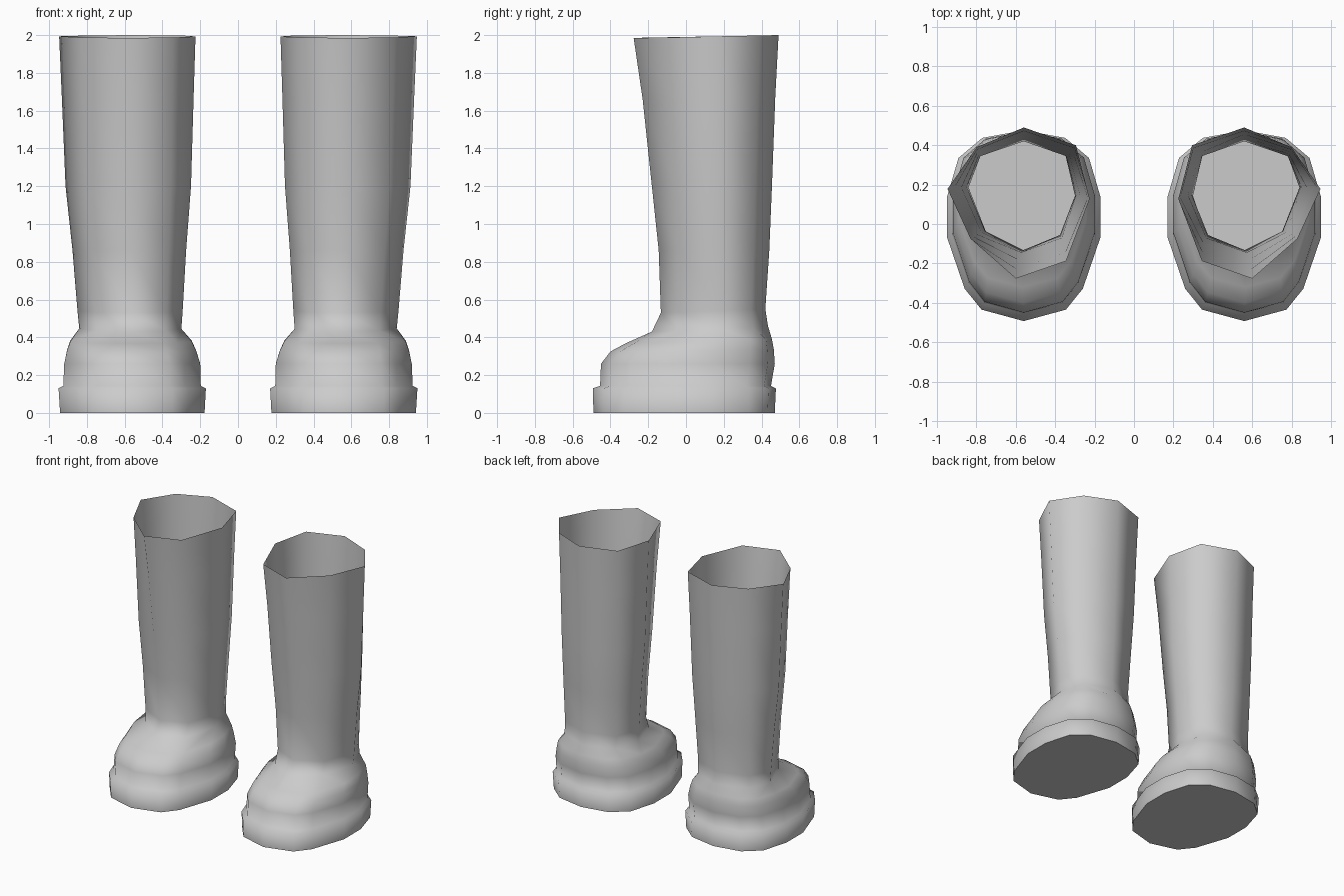
import bpy, bmesh, math

if "Cube" in bpy.data.objects:
    bpy.data.objects.remove(bpy.data.objects["Cube"], do_unlink=True)

rubber = bpy.data.materials.new("grey rubber")
rubber.use_nodes = True
GREY = (0.6, 0.6, 0.6, 1.0)
rubber.diffuse_color = GREY
rubber.node_tree.nodes["Principled BSDF"].inputs["Base Color"].default_value = GREY

# Foot outline, back to front: half width and depth, both 0 to 1
HALF = [(0, 1), (.54, .96), (.85, .855), (1, .65), (1, .44), (.77, .17), (.55, .06), (0, 0)]
FOOT = HALF + [(-x, y) for x, y in HALF[-2:0:-1]]

# Eight-sided shaft outlines at the ankle and at the rim
ANKLE = [(-.56, .42), (-.345, .345), (-.293, .15), (-.376, -.056),
         (-.563, -.133), (-.756, -.036), (-.85, .188), (-.78, .345)]
RIM = [(-.56, .49), (-.295, .40), (-.225, .127), (-.345, -.188),
       (-.60, -.277), (-.83, -.075), (-.947, .178), (-.80, .39)]


def foot_ring(x0, x1, y0, y1, z_front, z_back):
    cx, hw = (x0 + x1) / 2, (x1 - x0) / 2
    return [(cx + hw * u, y0 + (y1 - y0) * v, z_front + (z_back - z_front) * v)
            for u, v in FOOT]


def shaft_ring(tx, ty_front, ty_back, z_front, z_back):
    ring = []
    for (ax, ay), (rx, ry) in zip(ANKLE, RIM):
        v = (ay + .133) / .553
        ty = ty_front + (ty_back - ty_front) * v
        ring.append((ax + (rx - ax) * tx, ay + (ry - ay) * ty,
                     z_front + (z_back - z_front) * v))
    return ring


RINGS = [
    # sole and its ledge
    foot_ring(-.942, -.177, -.490, .470, 0, 0),
    foot_ring(-.950, -.170, -.493, .476, .13, .13),
    foot_ring(-.925, -.197, -.455, .450, .143, .143),
    # foot and toe
    foot_ring(-.920, -.200, -.450, .470, .26, .26),
    foot_ring(-.905, -.222, -.400, .465, .325, .335),
    foot_ring(-.888, -.245, -.320, .455, .368, .39),
    # instep and shaft
    shaft_ring(-.10, .33, .20, .43, .46),
    shaft_ring(0, 0, 0, .53, .55),
    shaft_ring(.27, .08, .30, .86, .86),
    shaft_ring(.65, .33, .50, 1.2, 1.2),
    shaft_ring(.85, .67, .75, 1.66, 1.67),
    shaft_ring(1, 1, 1, 1.985, 2.0),
]


def stitch(bm, low, high, flip):
    """Join two closed rings, using triangles where their counts differ."""
    i = j = 0
    n, m = len(low), len(high)
    while i < n or j < m:
        a, b = (i + 1) / n, (j + 1) / m
        step_i, step_j = a <= b + 1e-6, b <= a + 1e-6
        face = [low[i % n], high[j % m]]
        if step_j:
            j += 1
            face.append(high[j % m])
        if step_i:
            i += 1
            face.append(low[i % n])
        bm.faces.new(face[::-1] if flip else face)


def make_boot(name, side):
    bm = bmesh.new()
    flip = side > 0
    rings = [[bm.verts.new((-side * x, y, z)) for x, y, z in r] for r in RINGS]
    for low, high in zip(rings, rings[1:]):
        stitch(bm, low, high, flip)
    bm.faces.new(rings[0][::-1] if flip else rings[0])   # underside
    mesh = bpy.data.meshes.new(name)
    bm.to_mesh(mesh)
    bm.free()
    mesh.materials.append(rubber)
    boot = bpy.data.objects.new(name, mesh)
    bpy.context.collection.objects.link(boot)
    bpy.ops.object.select_all(action='DESELECT')
    boot.select_set(True)
    bpy.context.view_layer.objects.active = boot
    bpy.ops.object.shade_smooth_by_angle(angle=math.radians(82))


make_boot("right_boot", -1)
make_boot("left_boot", 1)
